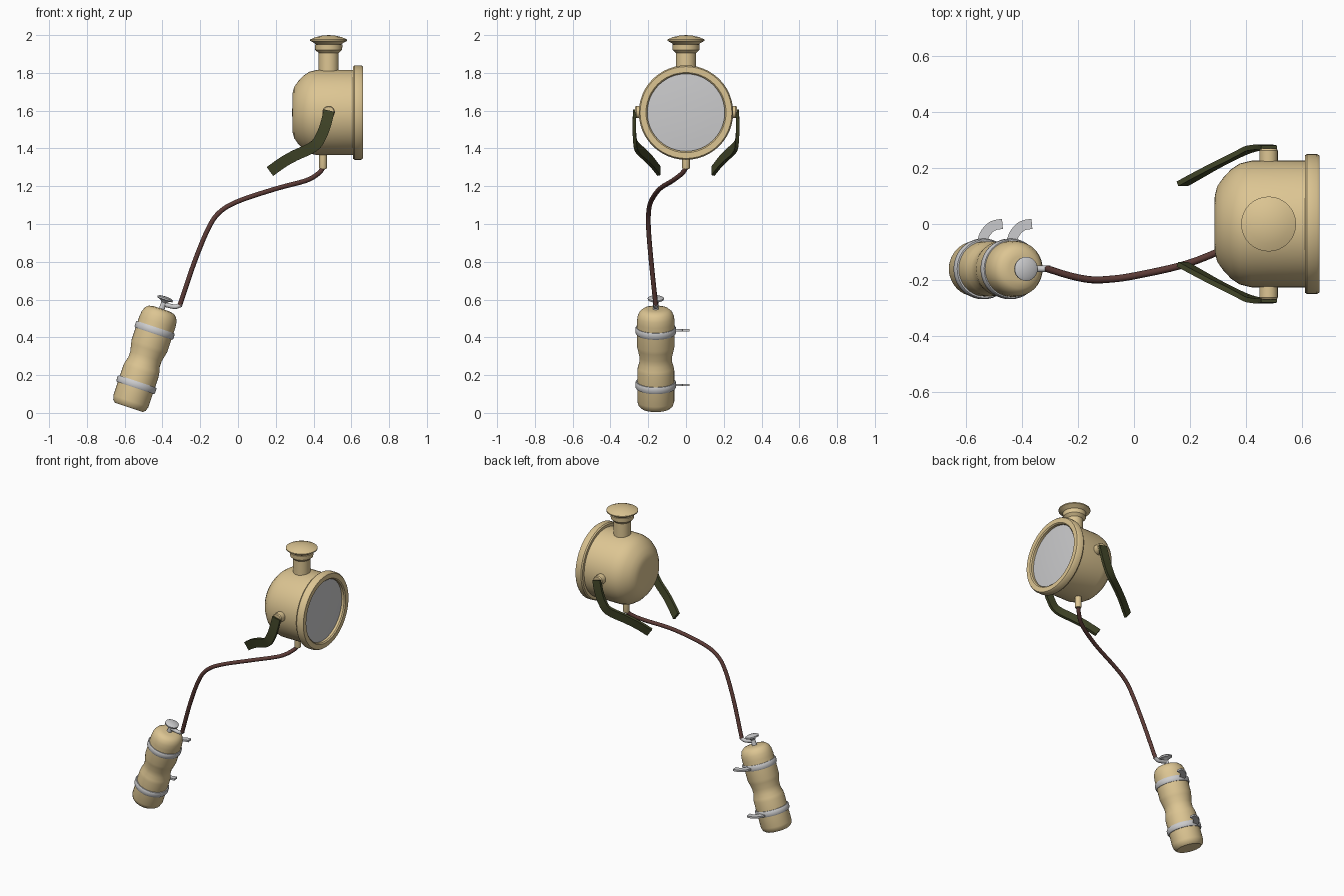
import bpy, bmesh, math
from mathutils import Vector, Matrix

if "Cube" in bpy.data.objects:
    bpy.data.objects.remove(bpy.data.objects["Cube"])


def material(name, rgb):
    m = bpy.data.materials.new(name)
    m.diffuse_color = (*rgb, 1)
    m.use_nodes = True
    m.node_tree.nodes["Principled BSDF"].inputs["Base Color"].default_value = m.diffuse_color
    return m


TAN = material("sand_paint", (0.72, 0.56, 0.29))
GREY = material("light_grey_metal", (0.60, 0.60, 0.61))
GREEN = material("dark_green", (0.055, 0.062, 0.022))
BROWN = material("brown_rubber", (0.11, 0.045, 0.038))


def finish(name, bm, mat, matrix=Matrix(), angle=35):
    bmesh.ops.remove_doubles(bm, verts=bm.verts, dist=1e-5)
    bmesh.ops.recalc_face_normals(bm, faces=bm.faces)
    for f in bm.faces:
        f.smooth = True
    me = bpy.data.meshes.new(name)
    bm.to_mesh(me)
    bm.free()
    me.transform(matrix)
    me.set_sharp_from_angle(angle=math.radians(angle))
    me.materials.append(mat)
    ob = bpy.data.objects.new(name, me)
    bpy.context.collection.objects.link(ob)
    return ob


def lathe(name, profile, mat, matrix=Matrix(), sides=32, loop=False):
    """Turn (radius, height) points around the local z axis."""
    bm = bmesh.new()
    vs = [bm.verts.new((r, 0, h)) for r, h in profile]
    pairs = list(zip(vs, vs[1:])) + ([(vs[-1], vs[0])] if loop else [])
    es = [bm.edges.new(p) for p in pairs]
    bmesh.ops.spin(bm, geom=vs + es, cent=(0, 0, 0), axis=(0, 0, 1),
                   angle=math.tau, steps=sides, use_merge=False)
    return finish(name, bm, mat, matrix)


def smooth_path(pts, n=6):
    """Catmull-Rom curve through the points."""
    p = [Vector(q) for q in pts]
    p = [2 * p[0] - p[1]] + p + [2 * p[-1] - p[-2]]
    out = []
    for a, b, c, d in zip(p, p[1:], p[2:], p[3:]):
        for i in range(n):
            t = i / n
            out.append(0.5 * (2 * b + (c - a) * t + (2 * a - 5 * b + 4 * c - d) * t * t
                              + (3 * b - a - 3 * c + d) * t ** 3))
    return out + [p[-2]]


def sweep(name, pts, ref, section, mat, n=6):
    """Sweep a (side, normal) section along a smooth path."""
    path = smooth_path(pts, n)
    bm = bmesh.new()
    rings = []
    for i, p in enumerate(path):
        t = (path[min(i + 1, len(path) - 1)] - path[max(i - 1, 0)]).normalized()
        side = t.cross(Vector(ref)).normalized()
        nor = side.cross(t)
        rings.append([bm.verts.new(p + side * u + nor * v) for u, v in section])
    k = len(section)
    for a, b in zip(rings, rings[1:]):
        for j in range(k):
            bm.faces.new((a[j], a[(j + 1) % k], b[(j + 1) % k], b[j]))
    bm.faces.new(rings[0])
    bm.faces.new(rings[-1])
    return finish(name, bm, mat)


def rect(w, h):
    return [(-w, -h), (w, -h), (w, h), (-w, h)]


def circle(r, k=12):
    return [(r * math.cos(math.tau * i / k), r * math.sin(math.tau * i / k)) for i in range(k)]


# Lamp housing, rim and lens, turned around the x axis
LAMP = Matrix.Translation((0, 0, 1.59)) @ Matrix.Rotation(math.pi / 2, 4, 'Y')
lathe("lamp_housing", [(0, 0.287), (0.10, 0.288), (0.135, 0.297), (0.165, 0.318), (0.195, 0.346),
                       (0.216, 0.378), (0.226, 0.42), (0.226, 0.625), (0, 0.625)], TAN, LAMP, 48)
lathe("lamp_rim", [(0.222, 0.609), (0.244, 0.609), (0.250, 0.617), (0.250, 0.652), (0.243, 0.662),
                   (0.212, 0.662), (0.205, 0.655), (0.205, 0.622)], TAN, LAMP, 48, True)
lathe("lamp_lens", [(0, 0.626), (0.207, 0.626), (0.207, 0.638), (0.15, 0.642), (0.08, 0.645),
                    (0, 0.646)], GREY, LAMP, 48)

# Chimney with flared collar and mushroom cap
lathe("chimney", [(0, 1.78), (0.053, 1.78), (0.053, 1.905), (0.071, 1.922), (0.073, 1.95),
                  (0.055, 1.955), (0.055, 1.95), (0, 1.95)], TAN, Matrix.Translation((0.48, 0, 0)))
lathe("chimney_cap", [(0, 1.94), (0.06, 1.945), (0.075, 1.957), (0.098, 1.970), (0.098, 1.977),
                      (0.07, 1.989), (0.035, 1.997), (0, 2.0)], TAN, Matrix.Translation((0.48, 0, 0)))

# Pivots and bracket arms on both sides
for s, label in ((-1, "front"), (1, "rear")):
    m = Matrix.Translation((0.48, 0, 1.593)) @ Matrix.Rotation(-s * math.pi / 2, 4, 'X')
    lathe(label + "_pivot", [(0, 0.20), (0.033, 0.20), (0.033, 0.262), (0.028, 0.269), (0, 0.269)],
          TAN, m, 20)
    sweep(label + "_bracket_arm",
          [(0.482, s * 0.271, 1.60), (0.465, s * 0.274, 1.53), (0.44, s * 0.272, 1.465),
           (0.40, s * 0.262, 1.41), (0.30, s * 0.213, 1.362), (0.235, s * 0.178, 1.325),
           (0.172, s * 0.143, 1.28)], (0, 1, 0), rect(0.029, 0.009), GREEN, 4)

# Gas inlet and hose
lathe("gas_inlet", [(0, 1.29), (0.018, 1.29), (0.021, 1.30), (0.021, 1.38), (0, 1.38)], TAN,
      Matrix.Translation((0.45, 0, 0)), 16)
sweep("hose", [(0.45, 0, 1.297), (0.425, -0.022, 1.267), (0.36, -0.07, 1.23), (0.195, -0.14, 1.185),
               (0.0, -0.185, 1.12), (-0.10, -0.198, 1.06), (-0.16, -0.198, 0.97),
               (-0.23, -0.184, 0.80), (-0.308, -0.16, 0.57)], (0, 1, 0), circle(0.0125), BROWN)

# Leaning gas cylinder
TANK = Matrix.Translation((-0.578, -0.16, 0.029)) @ Matrix.Rotation(math.radians(18.5), 4, 'Y')
lathe("gas_cylinder", [(0, 0), (0.078, 0), (0.091, 0.012), (0.098, 0.035), (0.098, 0.205),
                       (0.095, 0.225), (0.087, 0.25), (0.087, 0.285), (0.096, 0.325), (0.1, 0.345),
                       (0.1, 0.475), (0.097, 0.505), (0.087, 0.53), (0.07, 0.545), (0.045, 0.55),
                       (0, 0.55)], TAN, TANK, 40)

# Valve stem, hand wheel and outlet
lathe("valve", [(0, 0.54), (0.016, 0.54), (0.014, 0.585), (0.022, 0.595), (0.042, 0.601),
                (0.043, 0.610), (0.03, 0.617), (0, 0.619)], GREY, TANK, 24)
sweep("valve_outlet", [(-0.388, -0.16, 0.573), (-0.345, -0.16, 0.563), (-0.325, -0.16, 0.563),
                       (-0.30, -0.16, 0.574)], (0, 1, 0), circle(0.012), GREY, 3)

# Clamp bands with curved mounting tabs
for label, h, x, z in (("lower", 0.127, -0.542, 0.148), ("upper", 0.43, -0.437, 0.437)):
    lathe(label + "_band", [(0.092, h - 0.018), (0.104, h - 0.018), (0.108, h - 0.011),
                            (0.108, h + 0.011), (0.104, h + 0.018), (0.092, h + 0.018)],
          GREY, TANK, 40, True)
    sweep(label + "_band_tab", [(x, -0.07, z), (x + 0.008, -0.04, z), (x + 0.028, -0.014, z),
                                (x + 0.05, -0.003, z), (x + 0.073, 0.0, z)],
          (0, 0, 1), rect(0.018, 0.006), GREY, 3)
